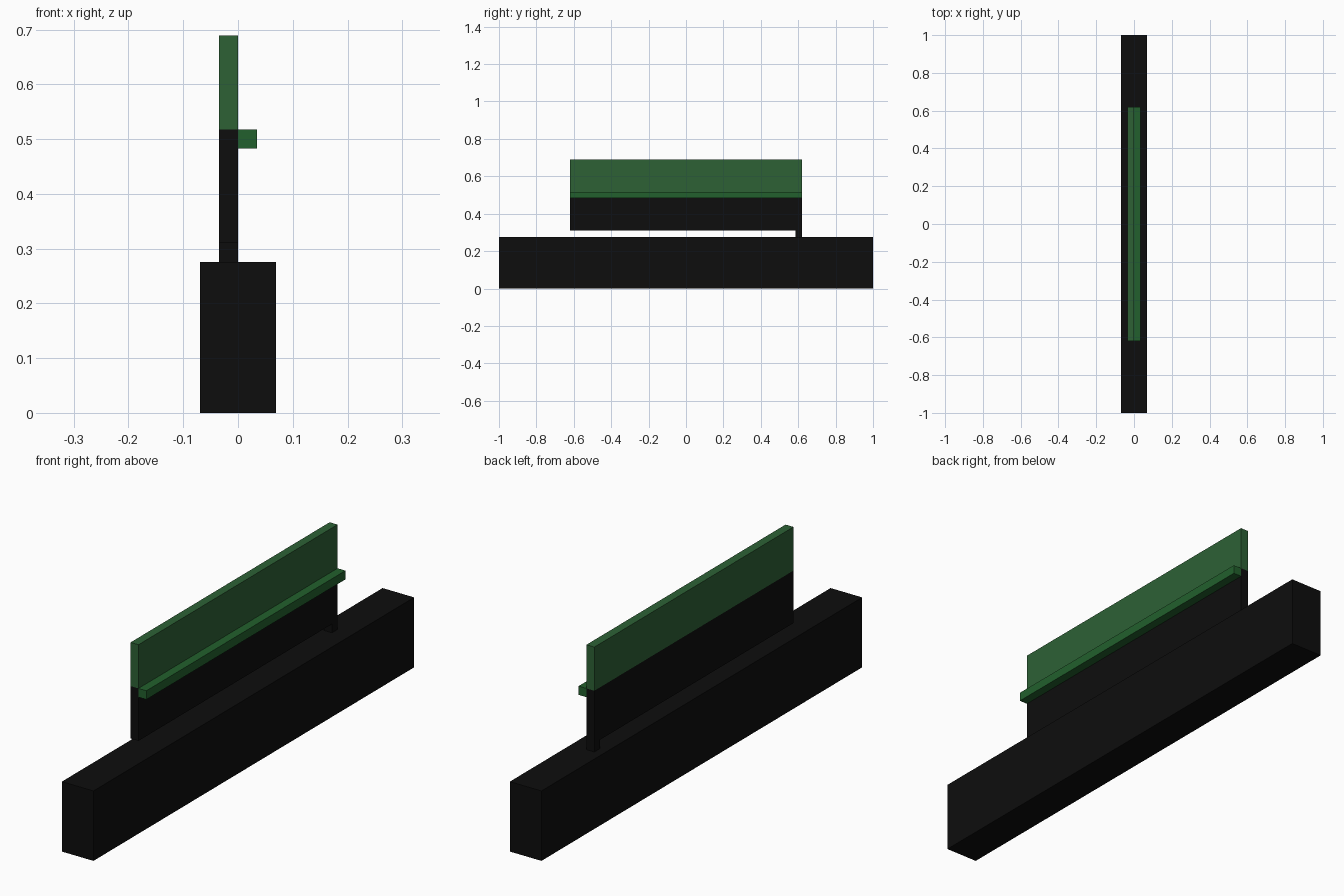
import bpy
import bmesh
from mathutils import Vector

if "Cube" in bpy.data.objects:
    bpy.data.objects.remove(bpy.data.objects["Cube"])

U = 2 / 58  # grid unit the model is built on


def material(name, rgb):
    m = bpy.data.materials.new(name)
    m.diffuse_color = (*rgb, 1)
    m.use_nodes = True
    m.node_tree.nodes["Principled BSDF"].inputs["Base Color"].default_value = m.diffuse_color
    return m


black = material("black", (0.004, 0.004, 0.004))
panel_green = material("panel green", (0.026, 0.120, 0.036))
rail_green = material("rail green", (0.016, 0.117, 0.026))


def box(name, lo, hi, mats, cut_z=None):
    """Box between two corners in grid units; faces above cut_z get the second material."""
    lo, hi = Vector(lo) * U, Vector(hi) * U
    bm = bmesh.new()
    bmesh.ops.create_cube(bm, size=1)
    for v in bm.verts:
        v.co = (lo + hi) / 2 + v.co * (hi - lo)
    if cut_z is not None:
        bmesh.ops.bisect_plane(bm, geom=bm.verts[:] + bm.edges[:] + bm.faces[:],
                               plane_co=(0, 0, cut_z * U), plane_no=(0, 0, 1))
        for f in bm.faces:
            f.material_index = int(f.calc_center_median().z > cut_z * U)
    me = bpy.data.meshes.new(name)
    bm.to_mesh(me)
    bm.free()
    for m in mats:
        me.materials.append(m)
    ob = bpy.data.objects.new(name, me)
    bpy.context.collection.objects.link(ob)
    return ob


# Long heavy base
box("base", (-2, -29, 0), (2, 29, 8), [black])
# Small post holding the panel at its rear end
box("post", (-1, 17, 8), (0, 18, 9), [black])
# Upright panel, black below and green above
box("panel", (-1, -18, 9), (0, 18, 20), [black, panel_green], cut_z=15)
# Rail along the right side of the panel
box("side_rail", (0, -18, 14), (1, 18, 15), [rail_green])
